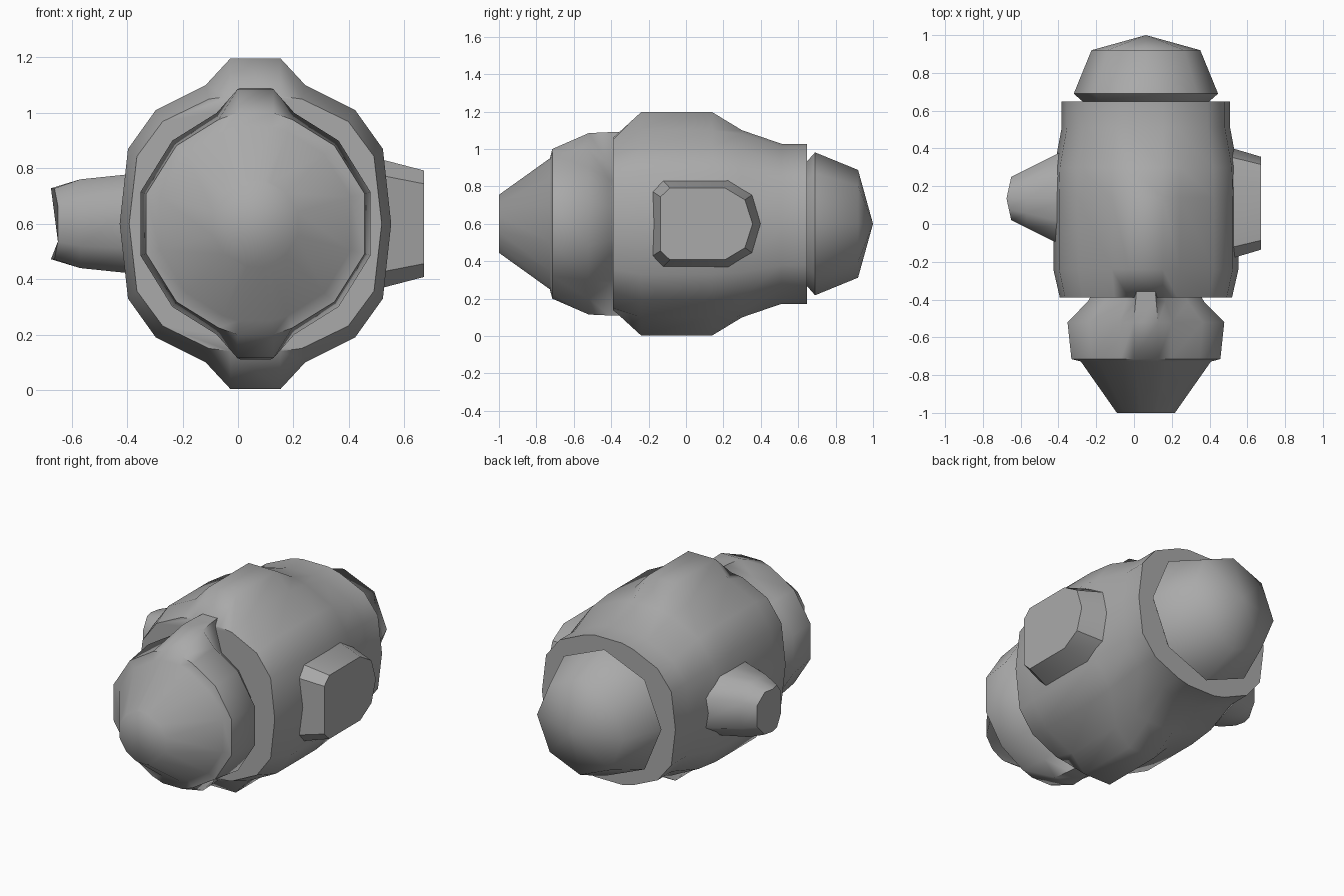
import bpy, math
from mathutils import Vector

cube = bpy.data.objects.get("Cube")
if cube:
    bpy.data.objects.remove(cube)

CX, CZ = 0.063, 0.6

grey = bpy.data.materials.new("plain grey")
grey.use_nodes = True
colour = (0.4, 0.4, 0.4, 1)
grey.diffuse_color = colour
grey.node_tree.nodes["Principled BSDF"].inputs["Base Color"].default_value = colour


def loft(name, rings, angle=60):
    """Skin equal-length rings of points, cap both ends."""
    n = len(rings[0])
    verts = [p for ring in rings for p in ring]
    faces = [(r * n + i, r * n + (i + 1) % n, (r + 1) * n + (i + 1) % n, (r + 1) * n + i)
             for r in range(len(rings) - 1) for i in range(n)]
    faces += [tuple(range(n)), tuple(range(len(verts) - n, len(verts)))]
    mesh = bpy.data.meshes.new(name)
    mesh.from_pydata(verts, [], faces)
    mesh.materials.append(grey)
    obj = bpy.data.objects.new(name, mesh)
    bpy.context.collection.objects.link(obj)
    bpy.ops.object.select_all(action='DESELECT')
    obj.select_set(True)
    bpy.context.view_layer.objects.active = obj
    bpy.ops.object.mode_set(mode='EDIT')
    bpy.ops.mesh.select_all(action='SELECT')
    bpy.ops.mesh.remove_doubles(threshold=0.0005)
    bpy.ops.mesh.normals_make_consistent(inside=False)
    bpy.ops.object.mode_set(mode='OBJECT')
    bpy.ops.object.shade_smooth_by_angle(angle=math.radians(angle))
    return obj


def ridged_ring(quarter, y, sx, sz, ridge):
    """Mirror a quarter outline; its last point is the ridge at its own height."""
    q = [(x * sx, z * sz) for x, z in quarter[:-1]]
    q.append((quarter[-1][0] * min(1, sx + 0.1), ridge))
    half = q + [(-x, z) for x, z in reversed(q)]
    low = [(x, -z) for x, z in reversed(half)]
    low = [p for p in low if abs(p[1]) > 1e-6]
    return [Vector((CX + x, y, CZ + z)) for x, z in half + low]


# Main hull with a ridge above and below
hull = [(0.49, 0), (0.46, 0.27), (0.36, 0.41), (0.18, 0.5), (0.09, 0.6)]
hull_rings = [(-0.39, 0.93, 0.9, 0.46), (-0.24, 1, 1, 0.597), (0.14, 1, 1, 0.597),
              (0.3, 0.99, 0.96, 0.5), (0.51, 0.91, 0.82, 0.428), (0.648, 0.91, 0.82, 0.428)]
loft("hull", [ridged_ring(hull, *r) for r in hull_rings])

# Nose collar and blunt cone
nose = [(0.415, 0.115), (0.3, 0.3), (0.14, 0.4), (0.065, 0.49)]
nose_rings = [(-0.34, 0.65, 0.7, 0.49), (-0.41, 0.74, 0.8, 0.49), (-0.52, 1, 1, 0.485),
              (-0.715, 0.95, 0.94, 0.4), (-0.728, 0.83, 0.83, 0.35), (-1, 0.37, 0.37, 0.155)]
loft("nose", [ridged_ring(nose, *r) for r in nose_rings])


# Eight-sided tail dome
def octagon(y, r):
    return [Vector((CX + r * math.cos(i * math.pi / 4), y, CZ + r * math.sin(i * math.pi / 4)))
            for i in range(8)]


loft("tail_dome", [octagon(*r) for r in
                   [(0.6, 0.28), (0.69, 0.382), (0.92, 0.288), (1.0, 0.0)]])

# Left side box: rounded at the back, tapering outwards
box = [(-0.3, -0.18), (-0.3, 0.18), (-0.24, 0.24), (0.12, 0.24), (0.25, 0.16),
       (0.3, 0), (0.25, -0.16), (0.12, -0.24), (-0.24, -0.24)]
loft("left_pod", [[Vector((x, 0.11 + y * sy, CZ + z * sz)) for y, z in box]
                  for x, sy, sz in [(0.45, 1.04, 1.04), (0.672, 0.82, 0.8)]], 35)

# Right side stub: tapering, end bent along an upright line
stub = [(1, 0.5), (0.5, 1), (0, 1), (-0.5, 1), (-1, 0.5), (-1, -0.5), (-0.5, -1),
        (0, -1), (0.5, -1), (1, -0.5)]
loft("right_pod", [[Vector((x - bend * (1 - abs(y)), 0.135 + y * ry, CZ + z * rz)) for y, z in stub]
                   for x, ry, rz, bend in [(-0.33, 0.275, 0.185, 0), (-0.57, 0.155, 0.16, 0),
                                           (-0.65, 0.115, 0.128, 0.025)]], 50)
